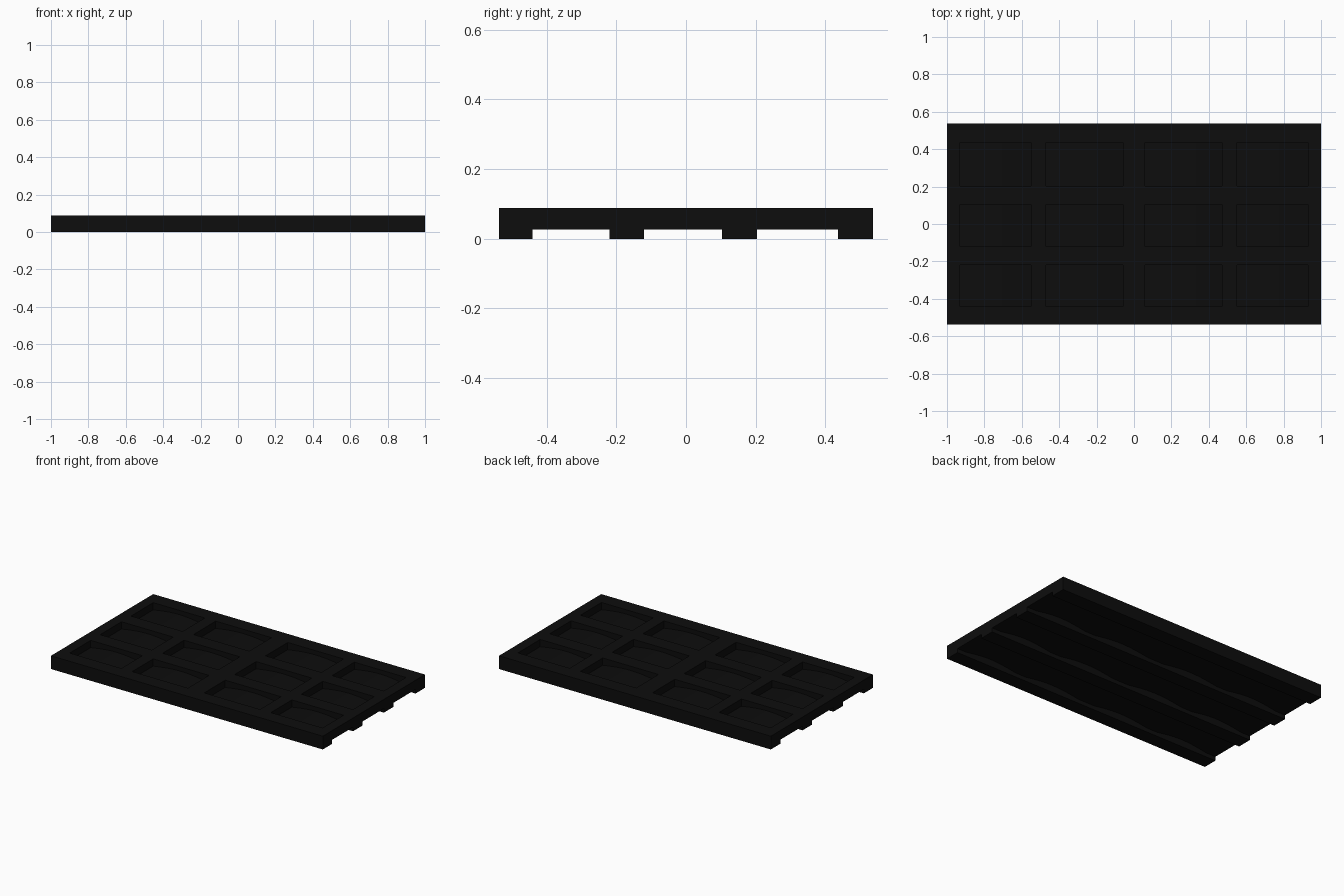
import bpy, bmesh, math

if "Cube" in bpy.data.objects:
    bpy.data.objects.remove(bpy.data.objects["Cube"])

H = 0.088
mat = bpy.data.materials.new("black")
mat.diffuse_color = (0.004, 0.004, 0.004, 1)
mat.use_nodes = True
mat.node_tree.nodes["Principled BSDF"].inputs["Base Color"].default_value = mat.diffuse_color
POCKETS = [(-0.93, -0.55), (-0.47, -0.06), (0.06, 0.47), (0.55, 0.93)]
ROWS = [(-0.44, -0.22), (-0.12, 0.104), (0.204, 0.437)]
RAILS = [(-0.537, -0.44), (-0.22, -0.12), (0.104, 0.204), (0.437, 0.537)]
SEG = 12
ARCH = 0.02


def extrude_y(name, outline, y0, y1):
    bm = bmesh.new()
    f = bm.faces.new([bm.verts.new((x, y0, z)) for x, z in outline])
    r = bmesh.ops.extrude_face_region(bm, geom=[f])
    for v in r["geom"]:
        if isinstance(v, bmesh.types.BMVert):
            v.co.y = y1
    bmesh.ops.recalc_face_normals(bm, faces=bm.faces)
    me = bpy.data.meshes.new(name)
    bm.to_mesh(me)
    bm.free()
    ob = bpy.data.objects.new(name, me)
    bpy.context.collection.objects.link(ob)
    me.materials.append(mat)
    return ob


def arc(a, b, z):
    return [(a + (b - a) * i / SEG, z + ARCH * math.sin(math.pi * i / SEG)) for i in range(SEG + 1)]


# full-height rails running along the tray
for i, (y0, y1) in enumerate(RAILS):
    extrude_y(f"rail_{i}", [(-1, 0), (1, 0), (1, H), (-1, H)], y0, y1)

# pocket rows: arched floors between solid cross bars
top, bottom = [(-1, H)], [(-1, 0.027)]
for a, b in POCKETS:
    top += [(a, H)] + arc(a, b, 0.04) + [(b, H)]
    bottom += arc(a, b, 0.027)
top.append((1, H))
bottom.append((1, 0.027))
for i, (y0, y1) in enumerate(ROWS):
    extrude_y(f"pocket_row_{i}", bottom + top[::-1], y0, y1)
